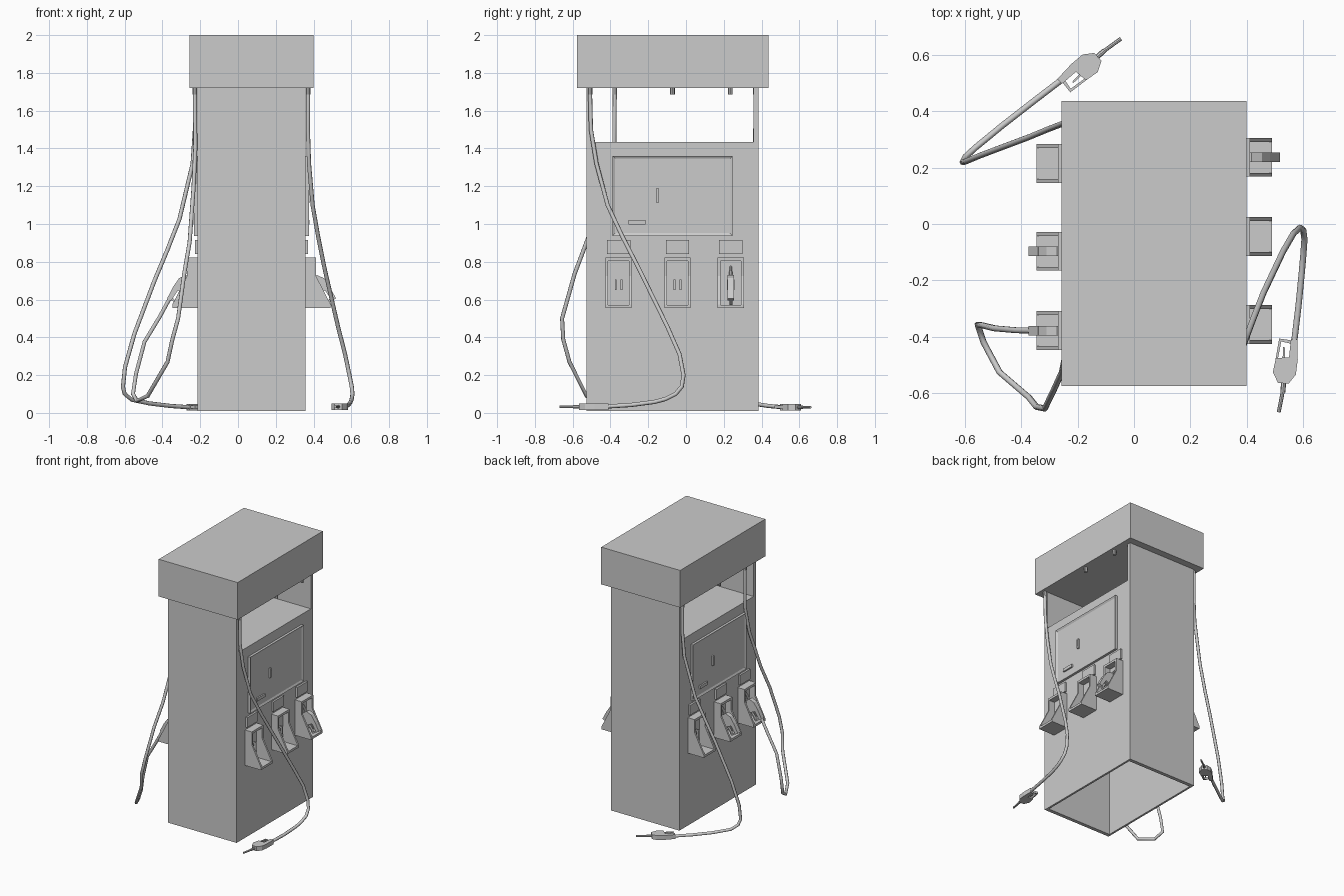
import bpy, bmesh, math
from mathutils import Matrix, Vector

if "Cube" in bpy.data.objects:
    bpy.data.objects.remove(bpy.data.objects["Cube"])

# The two service sides are copies turned 180 degrees about the body axis
TURN = Matrix.Translation((0.143, -0.142, 0)) @ Matrix.Rotation(math.pi, 4, 'Z')
SIDES = (("right", Matrix.Identity(4)), ("left", TURN))


def finish(name, bm, mat=None):
    bmesh.ops.recalc_face_normals(bm, faces=bm.faces)
    me = bpy.data.meshes.new(name)
    bm.to_mesh(me)
    bm.free()
    ob = bpy.data.objects.new(name, me)
    bpy.context.collection.objects.link(ob)
    if mat:
        me.transform(mat)
    return ob


def box(bm, x0, x1, y0, y1, z0, z1):
    m = Matrix.Translation(((x0+x1)/2, (y0+y1)/2, (z0+z1)/2)) @ Matrix.Diagonal((x1-x0, y1-y0, z1-z0, 1))
    return bmesh.ops.create_cube(bm, size=1, matrix=m)['verts']


def prism(bm, pts, axis):
    """Extrude a closed outline along the given vector."""
    f = bm.faces.new([bm.verts.new(p) for p in pts])
    r = bmesh.ops.extrude_face_region(bm, geom=[f])
    bmesh.ops.translate(bm, vec=axis, verts=[v for v in r['geom'] if isinstance(v, bmesh.types.BMVert)])
    # extrusion consumes no source face, so the outline stays as the cap


def rod(bm, a, b, r, sides=8):
    a, b = Vector(a), Vector(b)
    d = b - a
    m = Matrix.Translation((a+b)/2) @ d.to_track_quat('Z', 'Y').to_matrix().to_4x4()
    bmesh.ops.create_cone(bm, cap_ends=True, segments=sides, radius1=r, radius2=r, depth=d.length, matrix=m)


def hose(name, pts):
    cu = bpy.data.curves.new(name, 'CURVE')
    cu.dimensions = '3D'
    cu.bevel_depth = 0.011
    cu.bevel_resolution = 2
    cu.use_fill_caps = True
    s = cu.splines.new('POLY')
    s.points.add(len(pts)-1)
    for p, c in zip(s.points, pts):
        p.co = (*c, 1)
    bpy.context.collection.objects.link(bpy.data.objects.new(name, cu))


def nozzle(name, origin, u, v, mat=None):
    """Flat fuel nozzle: u runs hose end to spout, guard lies on -v."""
    bm = bmesh.new()
    t = 0.0165
    for pts, h in (
        ([(0, -.012), (0, .012), (.075, .016), (.075, -.016)], t),
        ([(.07, .016), (.125, .012), (.158, -.012), (.158, -.05), (.12, -.07), (.07, -.062), (.065, -.016)], t),
        ([(.004, -.012), (.016, -.012), (.01, -.046), (.075, -.055), (.075, -.063), (0, -.054)], .008),
        ([(.07, -.03), (.03, -.032), (.03, -.038), (.07, -.038)], .005),
    ):
        prism(bm, [(a, b, -h) for a, b in pts], (0, 0, 2*h))
    rod(bm, (.15, -.03, 0), (.19, -.031, 0), .009)
    rod(bm, (.185, -.031, 0), (.262, -.042, 0), .007)
    u, v = Vector(u).normalized(), Vector(v).normalized()
    m = Matrix((u, v, u.cross(v))).transposed().to_4x4()
    m.translation = origin
    return finish(name, bm, (mat or Matrix.Identity(4)) @ m)


# Canopy
bm = bmesh.new()
box(bm, -.257, .4, -.576, .437, 1.72, 2)
finish("canopy", bm)

# Hollow cabinet: end walls reach the canopy, service walls stop lower
bm = bmesh.new()
X0, X1, Y0, Y1 = -.214, .357, -.526, .384
box(bm, X0, X1, Y0, Y0+.027, .01, 1.72)
box(bm, X0, X1, Y1-.027, Y1, .01, 1.72)
box(bm, X0, X0+.015, Y0+.027, Y1-.027, .01, 1.435)
box(bm, X1-.015, X1, Y0+.027, Y1-.027, .01, 1.435)
box(bm, X0+.015, X1-.015, Y0+.027, Y1-.027, 1.42, 1.435)
finish("cabinet", bm)

HOLDERS = (-.357, -.045, .237)
for side, M in SIDES:
    # Display panel with a recessed centre
    bm = bmesh.new()
    box(bm, X1, .375, -.389, .247, .937, 1.36)
    bm.faces.ensure_lookup_table()
    front = max(bm.faces, key=lambda f: f.calc_center_median().x)
    bmesh.ops.inset_region(bm, faces=[front], thickness=.02, depth=0)
    bmesh.ops.translate(bm, vec=(-.008, 0, 0), verts=front.verts[:])
    finish(side + "_display_panel", bm, M)

    # Card reader and receipt slot
    bm = bmesh.new()
    box(bm, .366, .38, -.158, -.143, 1.115, 1.187)
    box(bm, .366, .384, -.153, -.148, 1.13, 1.172)
    finish(side + "_card_reader", bm, M)
    bm = bmesh.new()
    box(bm, .366, .378, -.305, -.215, .997, 1.02)
    finish(side + "_receipt_slot", bm, M)

    for i, y in enumerate(HOLDERS):
        # Grade button plate
        bm = bmesh.new()
        box(bm, X1, .371, y-.062, y+.062, .84, .915)
        finish(f"{side}_grade_plate_{i}", bm, M)

        # Nozzle holder: two cheeks, top, bottom, back and hooks
        bm = bmesh.new()
        outline = [(X1, .555), (.49, .555), (.49, .575), (.413, .725), (.413, .822), (X1, .822)]
        for y0 in (y-.069, y+.055):
            prism(bm, [(x, y0, z) for x, z in outline], (0, .014, 0))
        box(bm, X1, .413, y-.055, y+.055, .805, .822)
        box(bm, X1, .49, y-.055, y+.055, .555, .572)
        box(bm, X1, .366, y-.055, y+.055, .572, .805)
        for dy in (-.015, .015):
            box(bm, .366, .392, y+dy-.005, y+dy+.005, .65, .705)
        finish(f"{side}_nozzle_holder_{i}", bm, M)

    # Hose sockets under the canopy
    bm = bmesh.new()
    for y in (-.508, -.072, .235):
        rod(bm, (.371, y, 1.685), (.371, y, 1.725), .012)
    finish(side + "_hose_sockets", bm, M)

# Hung nozzles
for (side, M), y in ((SIDES[0], .237), (SIDES[1], -.045), (SIDES[1], .237)):
    nozzle(f"{side}_hung_nozzle", (.508, y, .60), (-.51, 0, .86), (.86, 0, .51), M)

# Nozzles lying on the ground
for name, o, deg in (("right", (.57, -.41, .032), -93), ("left", (-.264, .507, .03), 44)):
    a = math.radians(deg)
    nozzle(name + "_dropped_nozzle", o, (math.cos(a), math.sin(a), 0), (-math.sin(a), math.cos(a), 0))

# Hoses
hose("right_dropped_hose", [
    (.371, -.508, 1.7), (.37, -.503, 1.5), (.376, -.474, 1.32), (.395, -.415, 1.1), (.425, -.335, .93),
    (.46, -.246, .757), (.53, -.098, .455), (.567, -.034, .31), (.59, -.013, .2), (.602, -.022, .14),
    (.606, -.055, .1), (.602, -.11, .073), (.597, -.167, .058), (.585, -.29, .042), (.57, -.415, .034)])
hose("left_dropped_hose", [
    (-.228, .368, 1.7), (-.228, .367, 1.5), (-.24, .362, 1.32), (-.31, .335, 1.026), (-.375, .308, .86),
    (-.442, .283, .7), (-.548, .243, .42), (-.598, .222, .243), (-.609, .22, .138), (-.6, .238, .1),
    (-.563, .272, .07), (-.468, .35, .05), (-.36, .434, .037), (-.262, .509, .03)])
hose("left_hung_hose", [
    (-.228, -.377, 1.7), (-.226, -.38, 1.4), (-.235, -.42, 1.2), (-.256, -.526, .905), (-.285, -.59, .735),
    (-.317, -.656, .5), (-.347, -.65, .39), (-.373, -.617, .27), (-.478, -.527, .09), (-.535, -.42, .063),
    (-.556, -.357, .1), (-.54, -.36, .206), (-.495, -.371, .376), (-.415, -.378, .508), (-.362, -.379, .605)])
